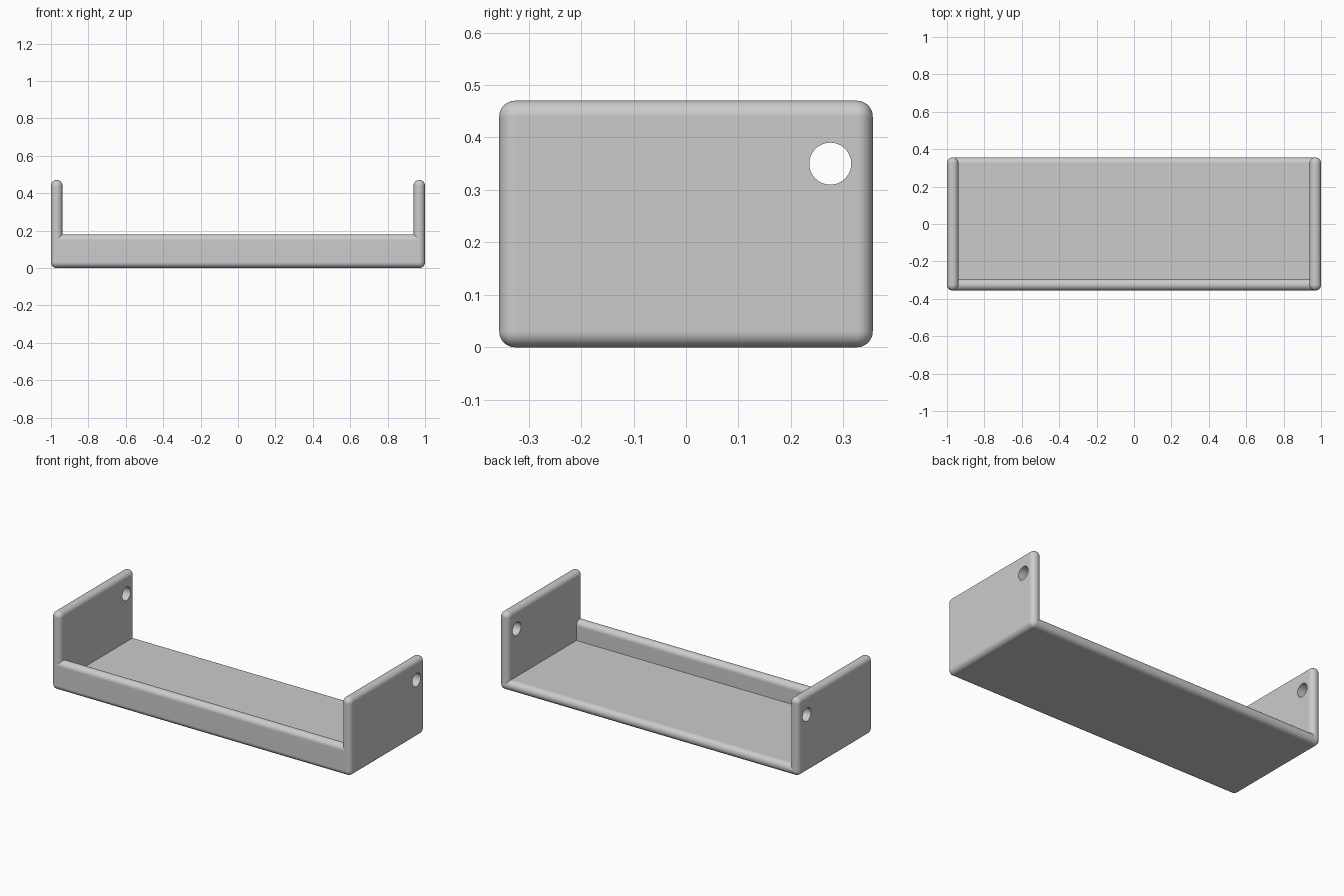
import bpy, bmesh, math
from mathutils import Matrix

cube = bpy.data.objects.get("Cube")
if cube:
    bpy.data.objects.remove(cube, do_unlink=True)

HALF_Y, WALL_H, LIP_H = 0.356, 0.47, 0.18
T = 0.062          # board thickness
R = T / 2          # edge rounding

grey = bpy.data.materials.new("light_grey")
grey.use_nodes = True
colour = (0.6, 0.6, 0.6, 1)
grey.diffuse_color = colour
grey.node_tree.nodes["Principled BSDF"].inputs["Base Color"].default_value = colour


def add_object(name, bm):
    bmesh.ops.recalc_face_normals(bm, faces=bm.faces)
    mesh = bpy.data.meshes.new(name)
    bm.to_mesh(mesh)
    bm.free()
    mesh.materials.append(grey)
    obj = bpy.data.objects.new(name, mesh)
    bpy.context.collection.objects.link(obj)
    return obj


def select(obj):
    bpy.ops.object.select_all(action='DESELECT')
    obj.select_set(True)
    bpy.context.view_layer.objects.active = obj


def finish(obj):
    select(obj)
    bpy.ops.object.shade_smooth_by_angle(angle=math.radians(35))
    normals = obj.modifiers.new("flat_faces", 'WEIGHTED_NORMAL')
    normals.keep_sharp = True


def arc(cy, cz, start, end, steps=12):
    angles = [math.radians(start + (end - start) * i / steps) for i in range(steps + 1)]
    return [(cy + R * math.cos(a), cz + R * math.sin(a)) for a in angles]


# Tray: floor and front lip as one L profile, run between the wall centres
profile = (arc(R - HALF_Y, R, 270, 180)
           + arc(R - HALF_Y, LIP_H - R, 180, 0)
           + [(T - HALF_Y, T)]
           + arc(HALF_Y - R, R, 90, -90))
bm = bmesh.new()
face = bm.faces.new([bm.verts.new((R - 1, y, z)) for y, z in profile])
run = bmesh.ops.extrude_face_region(bm, geom=[face])
moved = [v for v in run["geom"] if isinstance(v, bmesh.types.BMVert)]
bmesh.ops.translate(bm, verts=moved, vec=(2 - T, 0, 0))
finish(add_object("tray_floor_and_lip", bm))

# Side walls: rounded boards, each with a round hole near the upper back
for side, name in ((1, "left_wall"), (-1, "right_wall")):
    x = side * (1 - R)
    bm = bmesh.new()
    bmesh.ops.create_cube(bm, size=1, matrix=Matrix.Translation((x, 0, WALL_H / 2))
                          @ Matrix.Diagonal((T, 2 * HALF_Y, WALL_H, 1)))
    bmesh.ops.bevel(bm, geom=bm.edges[:], offset=R - 0.0005, segments=12,
                    profile=0.5, affect='EDGES')
    wall = add_object(name, bm)

    bm = bmesh.new()
    bmesh.ops.create_cone(bm, cap_ends=True, segments=48, radius1=0.04, radius2=0.04,
                          depth=0.2, matrix=Matrix.Translation((x, 0.275, 0.35))
                          @ Matrix.Rotation(math.pi / 2, 4, 'Y'))
    cutter = add_object("hole_cutter", bm)
    cutter.hide_render = True
    cut = wall.modifiers.new("hole", 'BOOLEAN')
    cut.operation = 'DIFFERENCE'
    cut.solver = 'EXACT'
    cut.object = cutter
    select(wall)
    bpy.ops.object.modifier_apply(modifier=cut.name)
    bpy.data.objects.remove(cutter, do_unlink=True)
    finish(wall)
